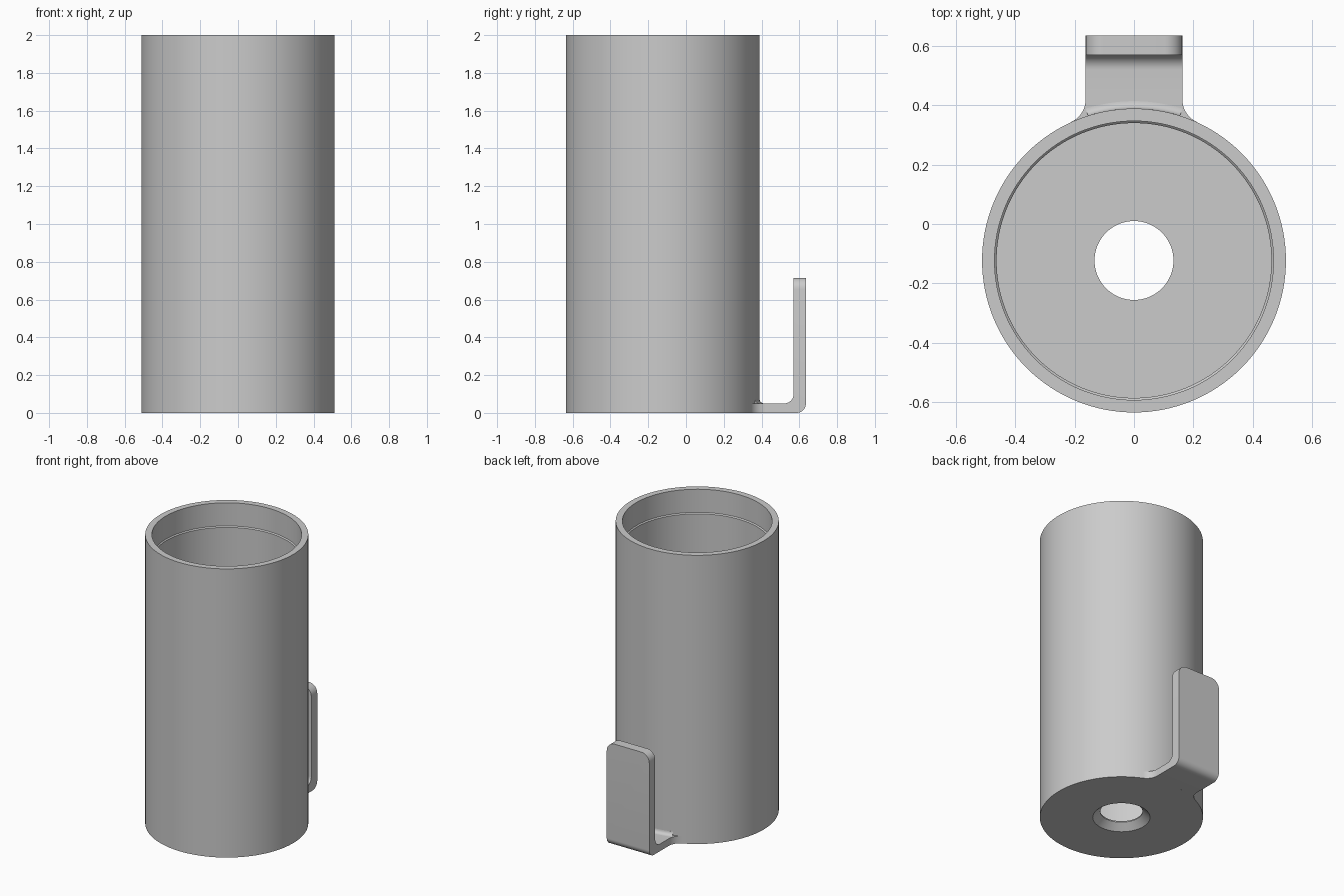
import bpy, bmesh
from math import sin, cos, pi, atan2, radians

cube = bpy.data.objects.get("Cube")
if cube:
    bpy.data.objects.remove(cube, do_unlink=True)

grey = bpy.data.materials.new("light grey plastic")
grey.use_nodes = True
COLOUR = (0.6, 0.6, 0.6, 1)
grey.diffuse_color = COLOUR
grey.node_tree.nodes["Principled BSDF"].inputs["Base Color"].default_value = COLOUR

R, YC = 0.512, -0.123          # tube radius and axis position
HALF_W, FLOOR = 0.163, 0.05    # clip half width, floor thickness
NECK_Y, FILLET = 0.42, 0.084   # where the clip neck starts to flare


def arc(cx, cy, r, a0, a1, n=10):
    return [(cx + r * cos(a0 + (a1 - a0) * i / n),
             cy + r * sin(a0 + (a1 - a0) * i / n)) for i in range(n + 1)]


def finish(name, bm):
    bmesh.ops.recalc_face_normals(bm, faces=bm.faces)
    mesh = bpy.data.meshes.new(name)
    bm.to_mesh(mesh)
    bm.free()
    obj = bpy.data.objects.new(name, mesh)
    bpy.context.collection.objects.link(obj)
    mesh.materials.append(grey)
    bpy.ops.object.select_all(action='DESELECT')
    obj.select_set(True)
    bpy.context.view_layer.objects.active = obj
    bpy.ops.object.shade_smooth_by_angle(angle=radians(30))
    return obj


def revolve(name, profile, a0, a1, steps):
    """Sweep a closed (radius, z) profile about the tube axis."""
    full = abs(a1 - a0 - 2 * pi) < 1e-6
    bm = bmesh.new()
    rings = []
    for i in range(steps if full else steps + 1):
        a = a0 + (a1 - a0) * i / steps
        rings.append([bm.verts.new((r * cos(a), YC + r * sin(a), z)) for r, z in profile])
    for i in range(steps):
        p, q = rings[i], rings[(i + 1) % len(rings)]
        for j in range(len(profile)):
            k = (j + 1) % len(profile)
            bm.faces.new((p[j], p[k], q[k], q[j]))
    if not full:
        bm.faces.new(rings[0])
        bm.faces.new(rings[-1])
    return finish(name, bm)


def prism(points, offset):
    bm = bmesh.new()
    face = bm.faces.new([bm.verts.new(p) for p in points])
    ext = bmesh.ops.extrude_face_region(bm, geom=[face])
    verts = [v for v in ext["geom"] if isinstance(v, bmesh.types.BMVert)]
    bmesh.ops.translate(bm, verts=verts, vec=offset)
    return bm


# Cup: wall with a shallow inner step, floor and countersunk drain hole
revolve("cup", [(0.18, 0), (R, 0), (R, 2), (0.47, 2), (0.47, 1.84), (0.463, 1.833),
                (0.463, FLOOR), (0.133, FLOOR), (0.133, 0.042)], 0, 2 * pi, 128)

# Clip: L-shaped strip with rounded bend and rounded upper corners
Y_IN, Y_OUT, TOP = 0.57, 0.635, 0.715
side = [(NECK_Y, 0)] + arc(Y_OUT - 0.05, 0.05, 0.05, -pi / 2, 0)
side += [(Y_OUT, TOP), (Y_IN, TOP)]
side += arc(Y_IN - 0.05, FLOOR + 0.05, 0.05, 0, -pi / 2) + [(NECK_Y, FLOOR)]
bm = prism([(-HALF_W, y, z) for y, z in side], (2 * HALF_W, 0, 0))
corners = [e for e in bm.edges
           if all(abs(v.co.z - TOP) < 1e-4 for v in e.verts)
           and abs(e.verts[0].co.x - e.verts[1].co.x) < 1e-4]
bmesh.ops.bevel(bm, geom=corners, offset=0.06, segments=8, profile=0.5, affect='EDGES')
finish("clip", bm)

# Neck: flared plate joining the clip to the cup
fx = HALF_W + FILLET
touch = atan2(NECK_Y - YC, fx)             # angle where the flare meets the cup
flare = arc(fx, NECK_Y, FILLET, pi, pi + touch)
outline = flare + arc(0, YC, R, touch, pi - touch, 20)[1:-1]
outline += [(-x, y) for x, y in reversed(flare)]
finish("clip_neck", prism([(x, y, 0) for x, y in outline], (0, 0, FLOOR)))

# Fillet: small cove between the neck and the cup wall
F = 0.025
cove = [(R - 0.004, FLOOR - 0.004)] + [(R + F, FLOOR - 0.004)]
cove += arc(R + F, FLOOR + F, F, -pi / 2, -pi, 6) + [(R - 0.004, FLOOR + F)]
spread = atan2(HALF_W, R)
revolve("neck_fillet", cove, pi / 2 - spread, pi / 2 + spread, 20)
